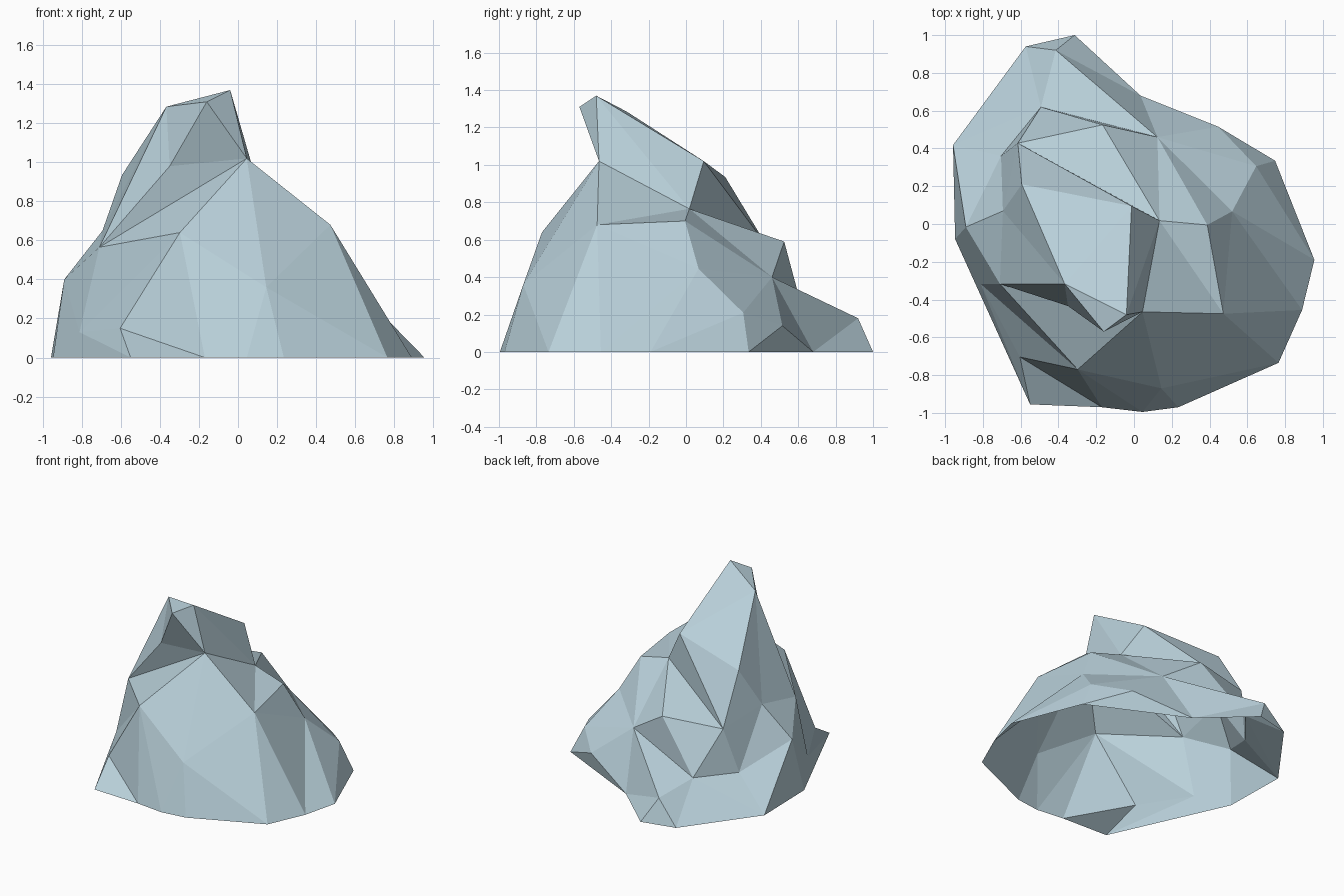
import bpy, bmesh

if "Cube" in bpy.data.objects:
    bpy.data.objects.remove(bpy.data.objects["Cube"])

# Corner points of the rock, grouped by height band; each has a one-letter key
rim = dict(
    A=(-.55, -.955, 0), B=(-.17, -.97, 0), C=(.045, -.995, 0), D=(.235, -.97, 0),
    E=(.765, -.735, 0), F=(.89, -.455, 0), G=(.955, -.19, 0), H=(.747, .335, 0),
    K=(.034, .68, 0), L=(-.314, 1, 0), M=(-.573, .94, 0), O=(-.958, .418, 0),
    P=(-.947, -.08, 0))
foot = dict(
    I=(.647, .306, .21), J=(.446, .515, .14), N=(-.414, .92, .18), R=(-.812, -.317, .13),
    T=(-.604, -.704, .15), j=(-.493, .619, .24), k=(-.704, .36, .24))
ledges = dict(
    Q=(-.89, -.016, .40), S=(-.71, -.317, .565), U=(-.298, -.77, .64), m=(.145, -.87, .36),
    a=(.473, -.475, .68), b=(.388, -.005, .70), c=(.52, .067, .445), d=(.124, .46, .40),
    g=(-.615, .428, .575), i=(-.166, .525, .59), l=(-.694, .069, .65))
peak = dict(
    V=(-.16, -.57, 1.31), W=(-.04, -.48, 1.37), X=(.045, -.465, 1.02),
    Y=(-.367, -.317, 1.285), Z=(-.35, -.434, .98), e=(.135, .018, .765),
    f=(-.013, .095, 1.02), h=(-.594, .21, .935))

bm = bmesh.new()
v = {key: bm.verts.new(co) for band in (rim, foot, ledges, peak) for key, co in band.items()}


def fan(hub, ring):
    """Triangles from one hub corner to each neighbouring pair on its ring."""
    for p, q in zip(ring, ring[1:]):
        bm.faces.new((v[hub], v[p], v[q]))


# Front slope
fan("U", "BCmXSRTB")
fan("A", "PRTB")
fan("m", "CDEaX")
# Right slope
fan("F", "EacG")
fan("I", "HGcdJH")
fan("c", "abd")
# Back slope
fan("K", "HJdNL")
fan("j", "NdigkOMN")
fan("M", "NL")
# Left slope
fan("Q", "SlkOPRS")
fan("g", "fhlk")
# Peak and its overhanging lip
fan("e", "XabdigfWX")
fan("Y", "WfhlSZVW")
fan("X", "SZVW")

# Outward normals on the open-bottomed shell
bmesh.ops.recalc_face_normals(bm, faces=bm.faces[:])
bm.normal_update()
if sum(f.normal.z * f.calc_area() for f in bm.faces) < 0:
    bmesh.ops.reverse_faces(bm, faces=bm.faces[:])

mesh = bpy.data.meshes.new("rock")
bm.to_mesh(mesh)
bm.free()

stone = bpy.data.materials.new("pale blue grey stone")
stone.diffuse_color = (.49, .64, .71, 1)
stone.use_nodes = True
stone.node_tree.nodes["Principled BSDF"].inputs["Base Color"].default_value = stone.diffuse_color
mesh.materials.append(stone)
bpy.context.collection.objects.link(bpy.data.objects.new("rock", mesh))
